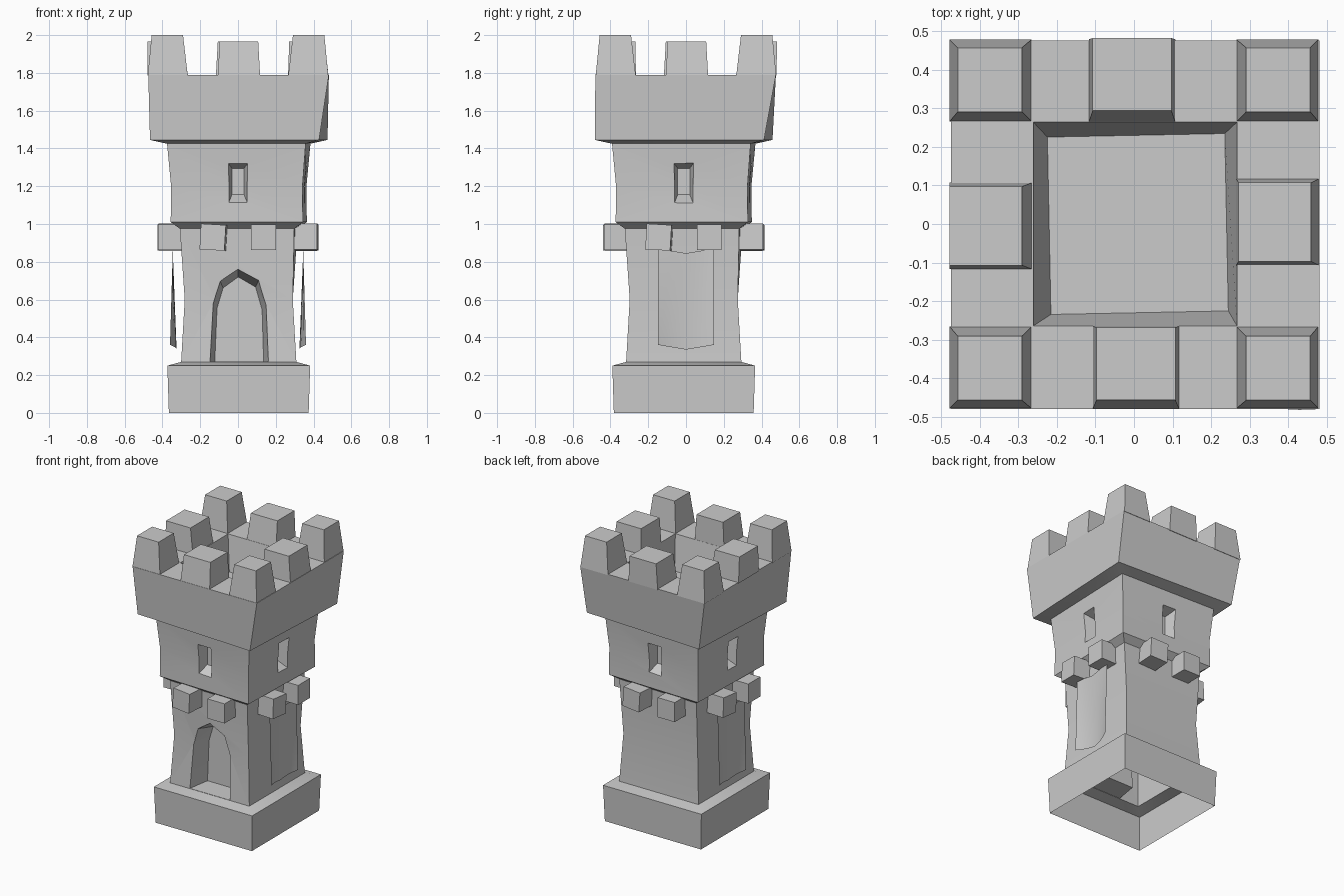
import bpy, bmesh, math
from mathutils import Matrix, Vector

if "Cube" in bpy.data.objects:
    bpy.data.objects.remove(bpy.data.objects["Cube"])

# Single stone colour
stone = bpy.data.materials.new("grey_stone")
stone.use_nodes = True
GREY = (0.6, 0.6, 0.6, 1)
stone.diffuse_color = GREY
stone.node_tree.nodes["Principled BSDF"].inputs["Base Color"].default_value = GREY

CY = -0.012  # the body sits slightly towards the front


def loft(name, rings, closed=True, caps=True, matrix=Matrix(), smooth=False):
    """Skin a stack of point rings into one object."""
    bm = bmesh.new()
    rows = [[bm.verts.new(matrix @ Vector(p)) for p in ring] for ring in rings]
    n = len(rows[0])
    for a, b in zip(rows, rows[1:]):
        for i in range(n if closed else n - 1):
            j = (i + 1) % n
            bm.faces.new((a[i], a[j], b[j], b[i]))
    if caps:
        bm.faces.new(rows[0])
        bm.faces.new(rows[-1])
        bmesh.ops.recalc_face_normals(bm, faces=bm.faces)
    mesh = bpy.data.meshes.new(name)
    bm.to_mesh(mesh)
    bm.free()
    mesh.materials.append(stone)
    obj = bpy.data.objects.new(name, mesh)
    bpy.context.collection.objects.link(obj)
    if smooth:
        soften(obj)
    return obj


def soften(obj):
    obj.data.shade_smooth()
    obj.data.set_sharp_from_angle(angle=math.radians(30))


def rect(cx, cy, hx, hy, z):
    return [(cx + sx * hx, cy + sy * hy, z)
            for sx, sy in ((-1, -1), (1, -1), (1, 1), (-1, 1))]


def square(z, half, twist=0.0, cx=0.004, cy=CY):
    turn = Matrix.Rotation(twist, 3, 'Z')
    return [turn @ Vector(p) + Vector((cx, cy, 0)) for p in rect(0, 0, half, half, z)]


def side(k, cy=0.0):
    """Placement for one of four sides: front, right-hand +x, back, -x."""
    return Matrix.Translation((0, cy, 0)) @ Matrix.Rotation(k * math.pi / 2, 4, 'Z')


# Tower body: plinth, shaft, upper storey, battlement wall and sunken roof
tower = loft("tower_body", [
    square(0, 0.37), square(0.25, 0.378), square(0.27, 0.305),
    square(0.6, 0.286), square(0.975, 0.303, -0.03),
    square(1.01, 0.35, -0.03), square(1.2, 0.348, -0.03), square(1.425, 0.367, -0.035),
    square(1.445, 0.448, -0.05), square(1.79, 0.478, 0, 0.003, -0.002),
    square(1.79, 0.264, 0, 0.003, 0), square(1.55, 0.23, 0.02, 0.01, 0),
])

# Cutters for the four windows
cutters = []
for k in range(4):
    rings = [[(x, -r, z) for x, z in ((-h, lo), (h, lo), (h, hi), (-h, hi))]
             for r, h, lo, hi in ((0.39, 0.058, 1.09, 1.33), (0.28, 0.032, 1.155, 1.295))]
    cutters.append(loft("window_cutter", rings, matrix=side(k, CY)))

# Cutter for the arched doorway
arch = [(-0.155, 0.272), (-0.14, 0.59), (-0.10, 0.71), (0, 0.775),
        (0.115, 0.715), (0.158, 0.58), (0.168, 0.272)]
inner = [(0.006 + (x - 0.006) * 0.8, 0.272 + (z - 0.272) * 0.89) for x, z in arch]
cutters.append(loft("door_cutter", [[(x, -0.36, z) for x, z in arch],
                                    [(x, -0.16, z) for x, z in inner]]))

bpy.context.view_layer.objects.active = tower
for cutter in cutters:
    cutter.hide_render = True
    mod = tower.modifiers.new("cut", 'BOOLEAN')
    mod.operation = 'DIFFERENCE'
    mod.solver = 'EXACT'
    mod.object = cutter
    bpy.ops.object.modifier_apply(modifier=mod.name)
    bpy.data.objects.remove(cutter)

# The plinth is open underneath
bm = bmesh.new()
bm.from_mesh(tower.data)
under = [f for f in bm.faces if all(v.co.z < 0.001 for v in f.verts)]
bmesh.ops.delete(bm, geom=under, context='FACES')
bm.to_mesh(tower.data)
bm.free()
soften(tower)

# Corner merlons
for sx in (-1, 1):
    for sy in (-1, 1):
        loft("corner_merlon", [
            rect(sx * 0.372, sy * 0.372, 0.106, 0.106, 1.785),
            rect(sx * 0.374, sy * 0.374, 0.083, 0.083, 2.0)])

# Middle merlons, each leaning a little differently
for k, lean in enumerate((0.362, 0.365, 0.388, 0.385)):
    loft("middle_merlon", [rect(0.005, -0.372, 0.112, 0.107, 1.785),
                           rect(0.005, -lean, 0.102, 0.094, 1.965)], matrix=side(k))

# Corbel blocks below the upper storey, the first of each pair slightly askew
for k in range(4):
    for x, tilt in ((-0.13, 0.06), (0.135, 0.0)):
        place = (side(k, CY) @ Matrix.Translation((x, -0.355, 0.93))
                 @ Matrix.Rotation(tilt, 4, 'Y') @ Matrix.Rotation(-tilt, 4, 'Z'))
        loft("corbel", [rect(0, 0, 0.066, 0.068, z) for z in (-0.068, 0.068)], matrix=place)

# Hanging banners on both flanks: sheets that sag inwards at the bottom
for k in (1, 3):
    rows = []
    for s in (1, 0.5, 0):
        row = []
        for i in range(-4, 5):
            t = i / 4
            r = 0.345 + s * (0.015 - 0.035 * (1 - t * t))
            row.append((0.147 * t, -r, 0.845 - 0.51 * s + 0.025 * abs(t)))
        rows.append(row)
    loft("banner", rows, closed=False, caps=False, matrix=side(k), smooth=True)
